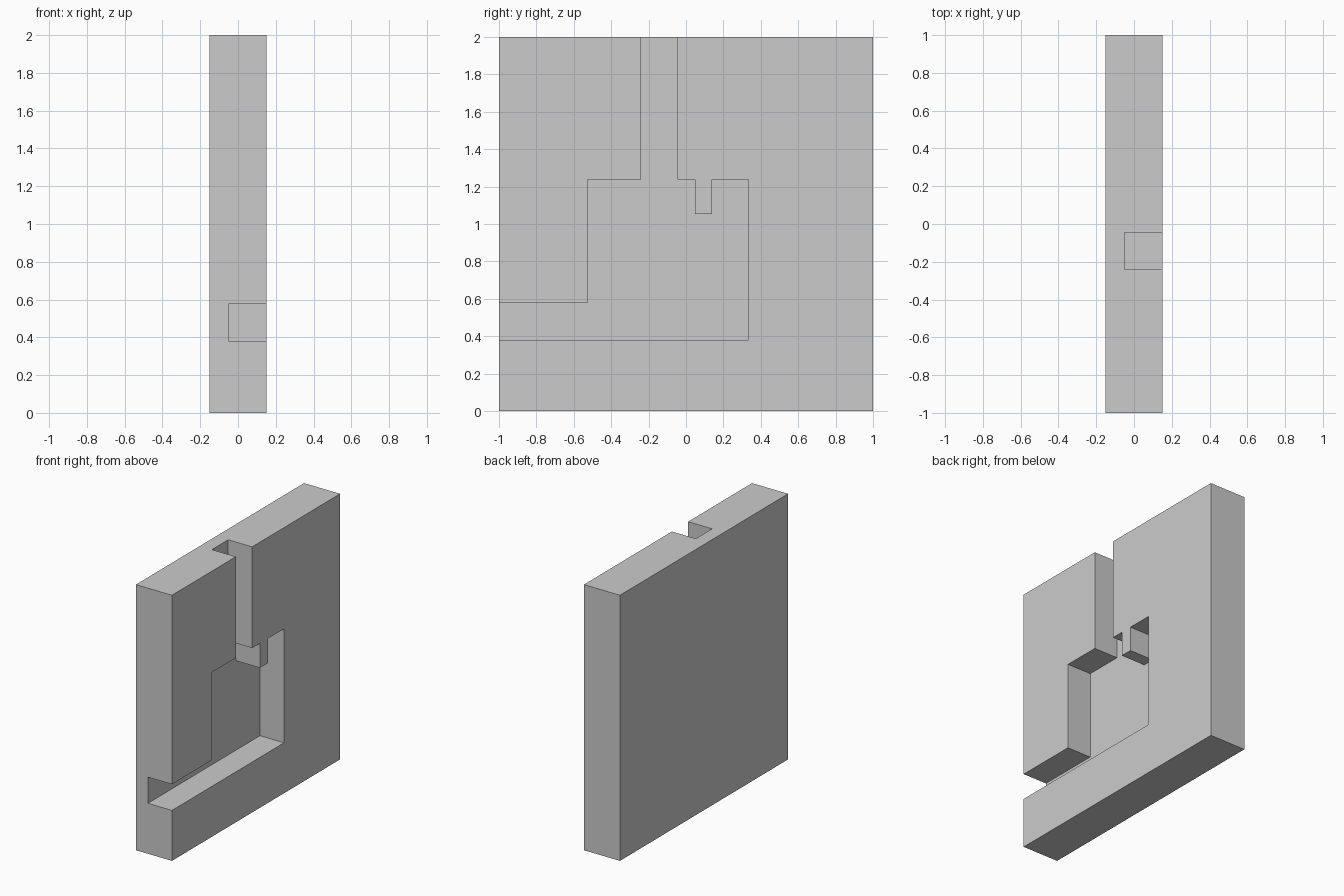
import bpy
import bmesh

if "Cube" in bpy.data.objects:
    bpy.data.objects.remove(bpy.data.objects["Cube"])

grey = bpy.data.materials.new("light_grey")
grey.diffuse_color = (0.6, 0.6, 0.6, 1)
grey.use_nodes = True
grey.node_tree.nodes["Principled BSDF"].inputs["Base Color"].default_value = grey.diffuse_color


def prism(name, profile, x0, x1):
    """Extrude a (y, z) outline along x."""
    bm = bmesh.new()
    face = bm.faces.new([bm.verts.new((x0, y, z)) for y, z in profile])
    ext = bmesh.ops.extrude_face_region(bm, geom=[face])
    verts = [v for v in ext["geom"] if isinstance(v, bmesh.types.BMVert)]
    bmesh.ops.translate(bm, vec=(x1 - x0, 0, 0), verts=verts)
    bmesh.ops.recalc_face_normals(bm, faces=bm.faces)
    mesh = bpy.data.meshes.new(name)
    bm.to_mesh(mesh)
    bm.free()
    mesh.materials.append(grey)
    obj = bpy.data.objects.new(name, mesh)
    bpy.context.collection.objects.link(obj)
    return obj


# Solid upright slab
slab = prism("slab", [(-1, 0), (1, 0), (1, 2), (-1, 2)], -0.15, 0.15)

# Channel: side inlet, chamber with hanging tooth, top outlet
# (overshoots the slab at the open ends)
channel = prism("channel_cutter", [
    (-1.2, 0.38), (0.333, 0.38), (0.333, 1.238),
    (0.14, 1.238), (0.14, 1.053), (0.048, 1.053), (0.048, 1.238),
    (-0.046, 1.238), (-0.046, 2.2), (-0.24, 2.2), (-0.24, 1.238),
    (-0.527, 1.238), (-0.527, 0.577), (-1.2, 0.577),
], -0.05, 0.3)
channel.hide_render = True

# Carve the channel, then drop the cutter
cut = slab.modifiers.new("carve_channel", 'BOOLEAN')
cut.operation = 'DIFFERENCE'
cut.solver = 'EXACT'
cut.object = channel
bpy.context.view_layer.objects.active = slab
bpy.ops.object.modifier_apply(modifier=cut.name)
bpy.data.objects.remove(channel)
